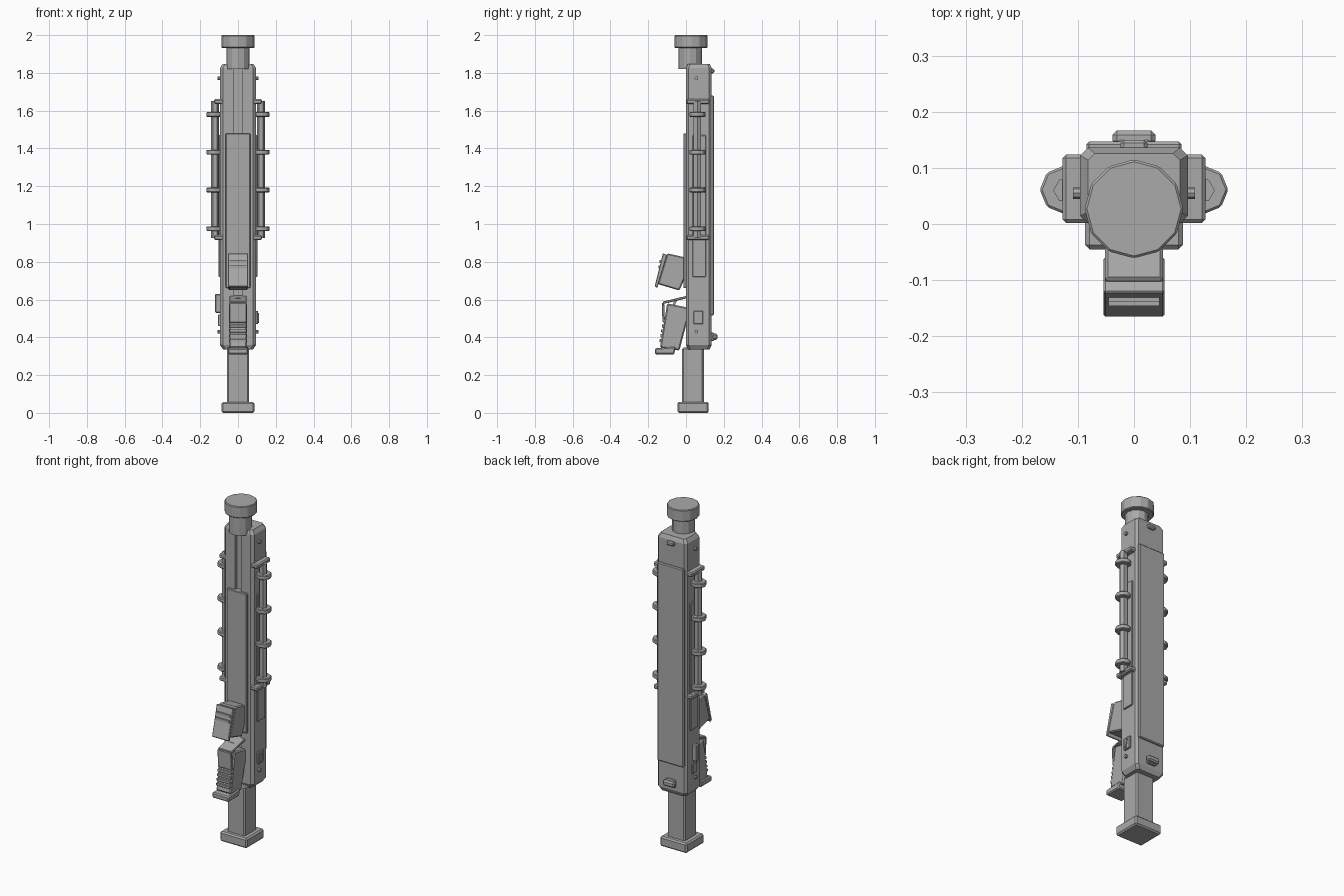
import bpy, bmesh, math
from mathutils import Vector

if "Cube" in bpy.data.objects:
    bpy.data.objects.remove(bpy.data.objects["Cube"])

grey = bpy.data.materials.new("gunmetal_grey")
grey.diffuse_color = (0.4, 0.4, 0.4, 1)
grey.use_nodes = True
grey.node_tree.nodes["Principled BSDF"].inputs["Base Color"].default_value = grey.diffuse_color


def finish(name, bm, bevel=0.0):
    bmesh.ops.recalc_face_normals(bm, faces=bm.faces)
    if bevel:
        bmesh.ops.bevel(bm, geom=list(bm.edges), offset=bevel, segments=1, affect='EDGES')
    me = bpy.data.meshes.new(name)
    bm.to_mesh(me)
    bm.free()
    me.materials.append(grey)
    ob = bpy.data.objects.new(name, me)
    bpy.context.collection.objects.link(ob)
    return ob


def loft(name, sections, bevel=0.0):
    """Join rings of equal length and cap both ends."""
    bm = bmesh.new()
    rings = [[bm.verts.new(p) for p in s] for s in sections]
    n = len(rings[0])
    for a, b in zip(rings, rings[1:]):
        for i in range(n):
            j = (i + 1) % n
            bm.faces.new((a[i], a[j], b[j], b[i]))
    bm.faces.new(rings[0])
    bm.faces.new(rings[-1])
    return finish(name, bm, bevel)


def box(name, x, y, z, bevel=0.0):
    return loft(name, [[(x[0], y[0], h), (x[1], y[0], h), (x[1], y[1], h), (x[0], y[1], h)]
                       for h in z], bevel)


def prism(name, yz, x0, x1, bevel=0.0):
    return loft(name, [[(x, y, z) for y, z in yz] for x in (x0, x1)], bevel)


def strip(name, p, q, thick, half, bevel=0.0):
    """Bar between two y-z points, spanning x = -half..half."""
    p, q = Vector(p), Vector(q)
    d = (q - p).normalized()
    n = Vector((-d.y, d.x)) * thick / 2
    return prism(name, [p + n, q + n, q - n, p - n], -half, half, bevel)


def post(name, x, y, r, z, sides, bevel=0.0):
    a = [2 * math.pi * i / sides for i in range(sides)]
    return loft(name, [[(x + r * math.cos(t), y + r * math.sin(t), h) for t in a] for h in z], bevel)


# main body with chamfered corners, front groove and tapered ends
half = [(0.02, 0.018), (0.02, 0.0), (0.08, 0.0), (0.096, 0.014), (0.096, 0.122), (0.082, 0.136)]
outline = half + [(-x, y) for x, y in reversed(half)]
sections = []
for z, s in ((0.335, 0.82), (0.36, 1), (1.825, 1), (1.848, 0.85)):
    sections.append([(x * s, 0.068 + (y - 0.068) * s, z) for x, y in outline])
loft("main_body", sections)
box("front_cover", (-0.066, 0.066), (-0.014, 0.03), (0.66, 1.48), 0.004)
box("rear_cover", (-0.085, 0.085), (0.12, 0.147), (0.515, 1.68), 0.005)

# muzzle
post("muzzle_neck", 0, 0.022, 0.062, (1.82, 1.94), 12)
post("muzzle_cap", 0, 0.027, 0.088, (1.932, 2.0), 12, 0.004)

# stock at the bottom
box("stock_tube", (-0.058, 0.058), (-0.02, 0.094), (0.05, 0.345), 0.008)
box("butt_plate", (-0.087, 0.087), (-0.045, 0.12), (0.0, 0.058), 0.008)

# rear sling mounts
box("upper_sling_mount", (-0.024, 0.024), (0.125, 0.15), (1.798, 1.822), 0.006)
box("lower_sling_base", (-0.03, 0.03), (0.125, 0.15), (0.38, 0.425), 0.005)
box("lower_sling_mount", (-0.038, 0.038), (0.14, 0.167), (0.387, 0.42), 0.008)

# mirrored side details
for s, side in ((1, "right"), (-1, "left")):
    def span(a, b):
        return tuple(sorted((s * a, s * b)))
    box(side + "_side_panel", span(0.09, 0.104), (0.035, 0.105), (0.72, 1.47), 0.003)
    for i, z in enumerate((0.915, 1.635)):
        box(f"{side}_rail_bracket_{i}", span(0.075, 0.127), (0.002, 0.124), (z, z + 0.026), 0.006)
    post(side + "_rail_rod", s * 0.122, 0.06, 0.022, (0.925, 1.65), 6)
    for i, z in enumerate((0.975, 1.18, 1.38, 1.58)):
        post(f"{side}_rail_ring_{i}", s * 0.125, 0.061, 0.043, (z - 0.013, z + 0.013), 8, 0.004)
    for i, z in enumerate((0.43, 1.772)):
        prism(f"{side}_pin_{i}", [(0.055 + 0.01 * math.cos(k * math.pi / 4),
                                  z + 0.01 * math.sin(k * math.pi / 4)) for k in range(8)],
              s * 0.085, s * 0.109)

# selector plate and lever, one per side
box("right_selector_plate", (0.09, 0.106), (0.04, 0.09), (0.47, 0.54), 0.003)
prism("right_selector_lever", [(0.05, 0.48), (0.062, 0.475), (0.075, 0.53), (0.06, 0.53)], 0.1, 0.112)
box("left_bolt_lever", (-0.121, -0.09), (0.05, 0.075), (0.53, 0.63), 0.005)
box("left_selector_plate", (-0.106, -0.09), (0.045, 0.085), (0.46, 0.52), 0.003)

# magazine block tilted out of the front
prism("magazine_block", [(-0.1, 0.845), (0.01, 0.82), (0.01, 0.75), (-0.035, 0.648), (-0.15, 0.682)],
      -0.052, 0.052, 0.006)
prism("magazine_front_plate", [(-0.122, 0.845), (-0.1, 0.835), (-0.152, 0.662), (-0.166, 0.67)],
      -0.054, 0.054, 0.003)
for i, t in enumerate((0.25, 0.42)):
    y, z = -0.122 - 0.044 * t, 0.845 - 0.175 * t
    box(f"magazine_rib_{i}", (-0.045, 0.045), (y - 0.006, y + 0.01), (z - 0.008, z + 0.008))

# pistol grip with front ridges and base
prism("grip", [(-0.1, 0.58), (0.01, 0.558), (0.01, 0.5), (-0.035, 0.33), (-0.138, 0.345)],
      -0.048, 0.048, 0.007)
for i in range(5):
    t = 0.4 + 0.11 * i
    y, z = -0.1 - 0.038 * t, 0.58 - 0.235 * t
    box(f"grip_ridge_{i}", (-0.045, 0.045), (y - 0.008, y + 0.02), (z - 0.008, z + 0.008), 0.002)
prism("grip_base", [(-0.165, 0.342), (-0.165, 0.31), (-0.062, 0.31), (-0.055, 0.35)],
      -0.054, 0.054, 0.006)

# trigger guard loop
guard = [(0.02, 0.617), (-0.122, 0.583), (-0.118, 0.482), (-0.075, 0.475)]
for i in range(3):
    strip(f"trigger_guard_{i}", guard[i], guard[i + 1], 0.013, 0.045, 0.003)
strip("trigger", (-0.05, 0.605), (-0.07, 0.56), 0.012, 0.012)
